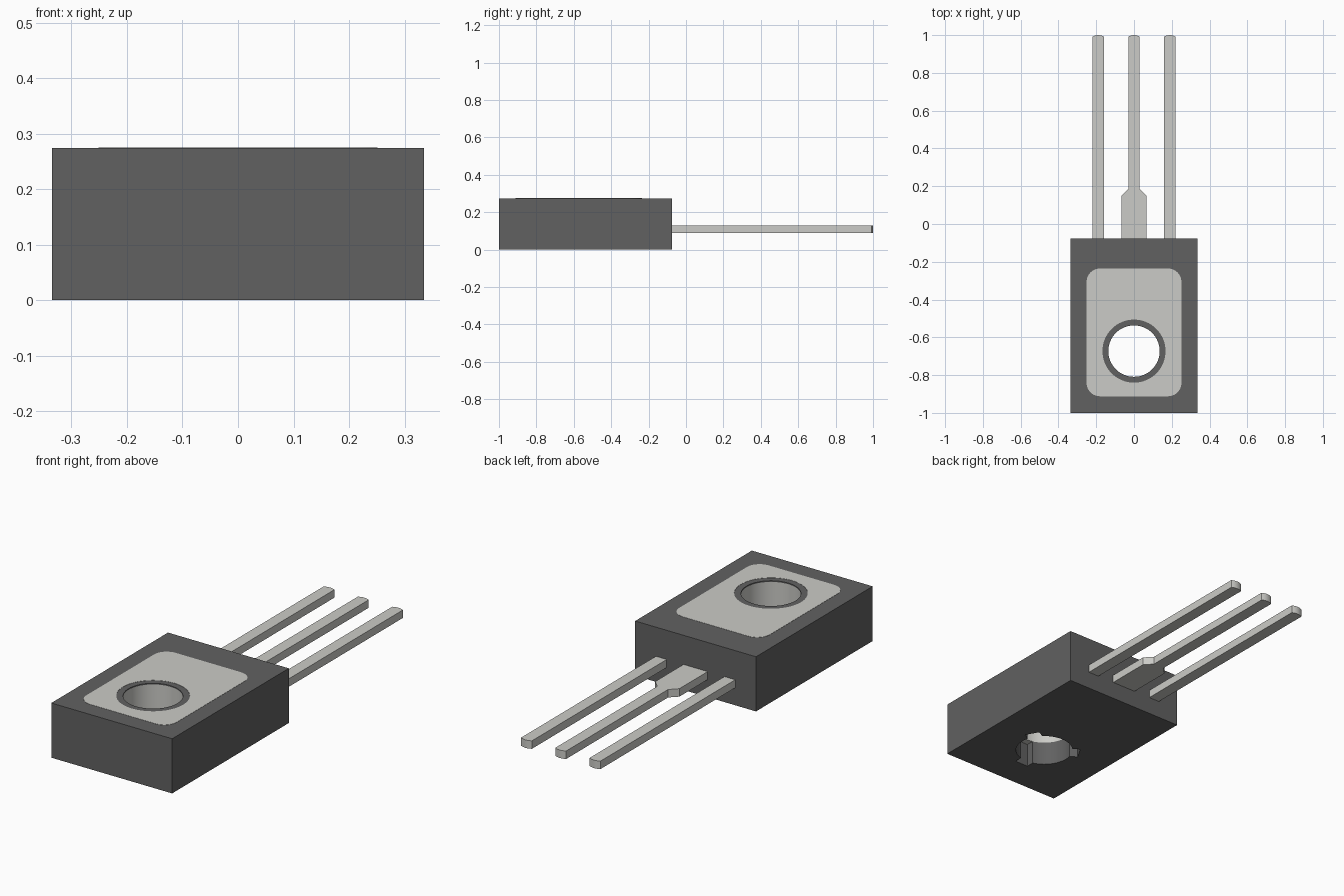
import bpy, bmesh, math
from mathutils import Matrix

if "Cube" in bpy.data.objects:
    bpy.data.objects.remove(bpy.data.objects["Cube"])

HOLE_Y, BORE, RING = -0.673, 0.136, 0.167
TOP = 0.275


def material(name, value):
    m = bpy.data.materials.new(name)
    m.diffuse_color = (*value, 1)
    m.use_nodes = True
    m.node_tree.nodes["Principled BSDF"].inputs["Base Color"].default_value = m.diffuse_color
    return m


plastic = material("dark_plastic", (0.12, 0.12, 0.12))
metal = material("tinned_metal", (0.6, 0.6, 0.57))


def prism(name, outline, z0, z1, mat=None):
    """Extrude a counter-clockwise outline from z0 to z1."""
    bm = bmesh.new()
    face = bm.faces.new([bm.verts.new((x, y, z0)) for x, y in outline])
    geom = bmesh.ops.extrude_face_region(bm, geom=[face])["geom"]
    verts = [v for v in geom if isinstance(v, bmesh.types.BMVert)]
    bmesh.ops.translate(bm, verts=verts, vec=(0, 0, z1 - z0))
    bmesh.ops.recalc_face_normals(bm, faces=bm.faces)
    mesh = bpy.data.meshes.new(name)
    bm.to_mesh(mesh)
    bm.free()
    ob = bpy.data.objects.new(name, mesh)
    bpy.context.collection.objects.link(ob)
    if mat:
        mesh.materials.append(mat)
    return ob


def arc(cx, cy, r, a0, a1, n):
    return [(cx + r * math.cos(math.radians(a0 + (a1 - a0) * i / n)),
             cy + r * math.sin(math.radians(a0 + (a1 - a0) * i / n))) for i in range(n + 1)]


def circle(r, n=64):
    return arc(0, HOLE_Y, r, 0, 360, n)[:-1]


def rect(x0, y0, x1, y1):
    return [(x0, y0), (x1, y0), (x1, y1), (x0, y1)]


def cut(ob, cutter):
    """Subtract the cutter from ob, then remove it."""
    cutter.hide_render = True
    mod = ob.modifiers.new("cut", 'BOOLEAN')
    mod.operation, mod.solver, mod.object = 'DIFFERENCE', 'EXACT', cutter
    bpy.context.view_layer.objects.active = ob
    bpy.ops.object.modifier_apply(modifier=mod.name)
    bpy.data.objects.remove(cutter)


def smooth(ob):
    bpy.ops.object.select_all(action='DESELECT')
    ob.select_set(True)
    bpy.context.view_layer.objects.active = ob
    bpy.ops.object.shade_smooth_by_angle(angle=math.radians(20))


# Plastic body with through hole and a pocket for the metal sleeve
body = prism("body", rect(-0.335, -1, 0.335, -0.076), 0, TOP - 0.001, plastic)
cut(body, prism("bore_cutter", circle(BORE), -0.1, 0.4))
cut(body, prism("pocket_cutter", circle(0.19), 0.12, 0.268))

# Three notches around the hole on the underside
for angle in (30, 150, 270):
    notch = prism("notch_cutter", rect(0.03, -0.037, 0.17, 0.037), -0.1, 0.121)
    notch.data.transform(Matrix.Translation((0, HOLE_Y, 0)) @ Matrix.Rotation(math.radians(angle), 4, 'Z'))
    cut(body, notch)
smooth(body)

# Metal sleeve lining the upper half of the hole
sleeve = prism("hole_sleeve", circle(0.19), 0.12, 0.268, metal)
cut(sleeve, prism("sleeve_cutter", circle(BORE), 0, 0.4))
smooth(sleeve)

# Rounded metal plate on top, open around the hole
x, y0, y1, r = 0.251, -0.912, -0.236, 0.07
outline = (arc(x - r, y1 - r, r, 0, 90, 10) + arc(-x + r, y1 - r, r, 90, 180, 10)
           + arc(-x + r, y0 + r, r, 180, 270, 10) + arc(x - r, y0 + r, r, 270, 360, 10))
plate = prism("top_plate", outline, TOP - 0.004, TOP, metal)
cut(plate, prism("plate_cutter", circle(RING), 0, 0.4))
smooth(plate)


# Leads with slightly rounded tips; the middle one has a wide root
def tip(cx, half=0.03, bulge=0.008):
    return [(cx + half * t, 1 - bulge * t * t) for t in (1, 0.67, 0.33, 0, -0.33, -0.67, -1)]


for name, cx in (("left_lead", -0.19), ("right_lead", 0.19)):
    smooth(prism(name, [(cx - 0.03, -0.1), (cx + 0.03, -0.1)] + tip(cx), 0.088, 0.128, metal))
smooth(prism("middle_lead", [(-0.03, 0.185), (-0.067, 0.148), (-0.067, -0.1), (0.067, -0.1),
                             (0.067, 0.148), (0.03, 0.185)] + tip(0), 0.088, 0.128, metal))
